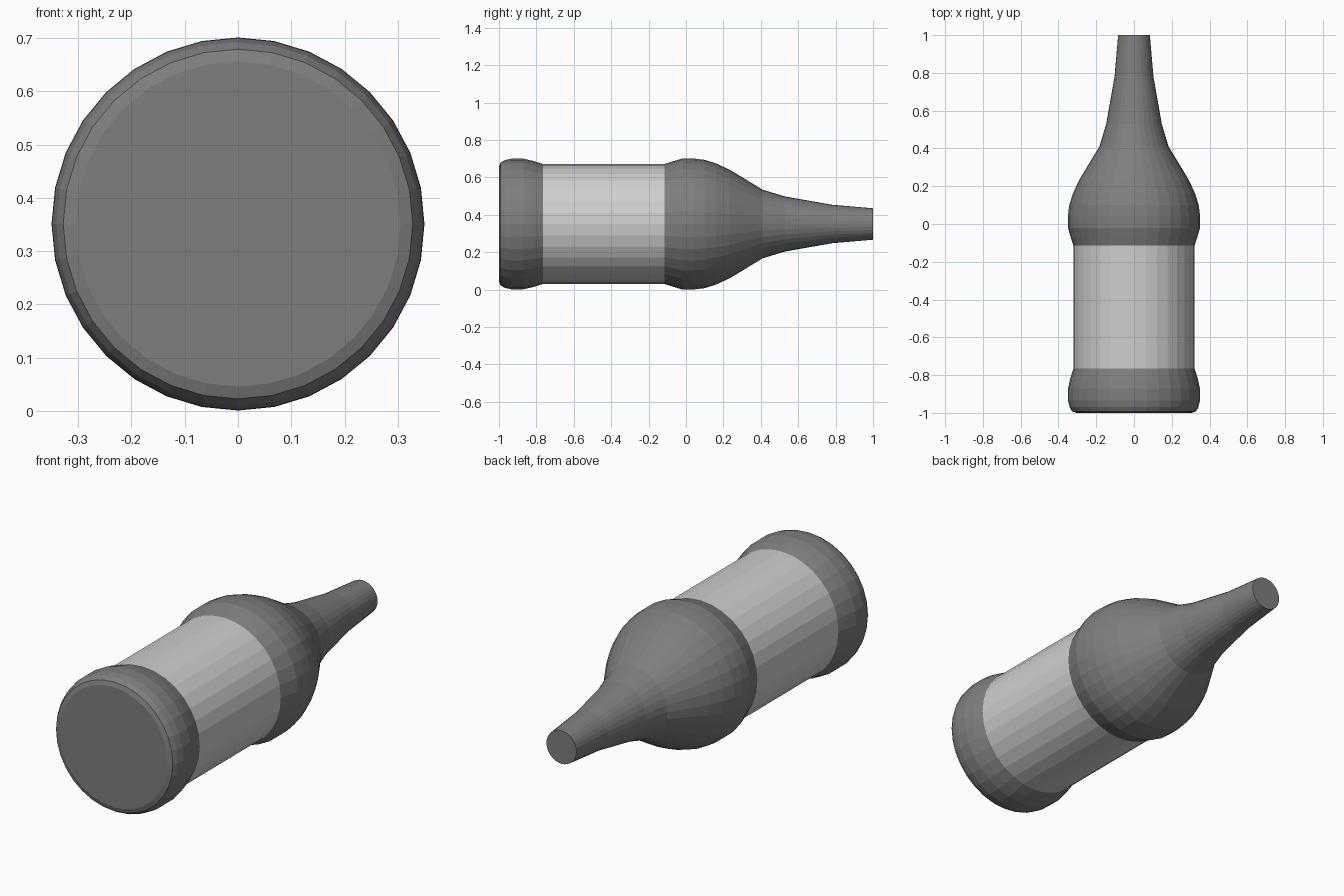
import bpy, bmesh, math

if "Cube" in bpy.data.objects:
    bpy.data.objects.remove(bpy.data.objects["Cube"])

SIDES = 32
AXIS_Z = 0.351


def material(name, value):
    m = bpy.data.materials.new(name)
    m.diffuse_color = (value, value, value, 1)
    m.use_nodes = True
    m.node_tree.nodes["Principled BSDF"].inputs["Base Color"].default_value = m.diffuse_color
    return m


# Outline as (position along y, radius), from base to mouth
profile = [(-1.0, 0.305), (-0.992, 0.328), (-0.97, 0.341), (-0.935, 0.349),
           (-0.87, 0.349), (-0.82, 0.338), (-0.765, 0.321),
           (-0.115, 0.321), (-0.07, 0.335), (-0.02, 0.35), (0.04, 0.35),
           (0.10, 0.343), (0.16, 0.324), (0.23, 0.292), (0.32, 0.238),
           (0.41, 0.183), (0.53, 0.147), (0.78, 0.103), (1.0, 0.084)]

bm = bmesh.new()
rings = []
for y, r in profile:
    rings.append([bm.verts.new((r * math.sin(2 * math.pi * i / SIDES), y,
                                AXIS_Z + r * math.cos(2 * math.pi * i / SIDES)))
                  for i in range(SIDES)])

# Lathed wall, with the straight band coloured as the label
for k, (a, b) in enumerate(zip(rings, rings[1:])):
    for i in range(SIDES):
        j = (i + 1) % SIDES
        f = bm.faces.new((a[i], a[j], b[j], b[i]))
        f.material_index = 1 if profile[k][0] == -0.765 else 0

# Base and mouth caps
bm.faces.new(rings[0])
bm.faces.new(rings[-1])
bmesh.ops.recalc_face_normals(bm, faces=bm.faces)

mesh = bpy.data.meshes.new("bottle")
bm.to_mesh(mesh)
bm.free()
mesh.materials.append(material("dark grey glass", 0.21))
mesh.materials.append(material("light grey label", 0.62))
bottle = bpy.data.objects.new("bottle", mesh)
bpy.context.collection.objects.link(bottle)
